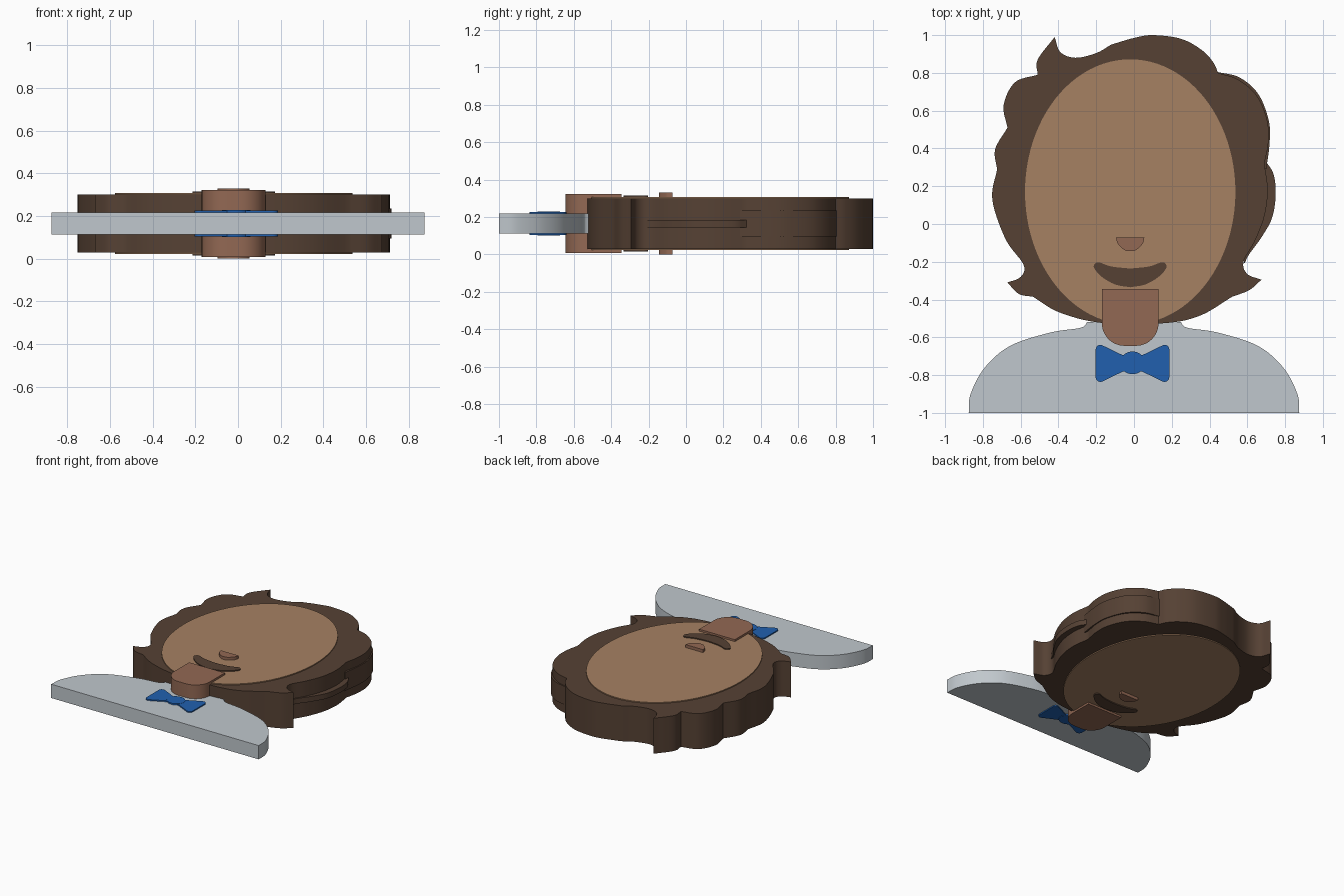
import bpy, bmesh, math
from mathutils import Vector

cube = bpy.data.objects.get("Cube")
if cube:
    bpy.data.objects.remove(cube, do_unlink=True)

MID = 0.165  # every slab is centred on this height


def material(name, rgb):
    m = bpy.data.materials.new(name)
    m.use_nodes = True
    m.diffuse_color = (*rgb, 1)
    m.node_tree.nodes["Principled BSDF"].inputs["Base Color"].default_value = (*rgb, 1)
    return m


HAIR = material("dark brown hair", (0.092, 0.053, 0.034))
SKIN = material("tan skin", (0.38, 0.218, 0.124))
BLUSH = material("rosy brown skin", (0.29, 0.14, 0.088))
CLOTH = material("pale grey cloth", (0.53, 0.575, 0.61))
BLUE = material("blue ribbon", (0.015, 0.118, 0.43))


def curve(pts, steps=7):
    """Smooth path through the points, without the last one."""
    p = [Vector(q) for q in pts]
    if len(p) == 2:
        return p[:1]
    p = [2 * p[0] - p[1]] + p + [2 * p[-1] - p[-2]]
    out = []
    for a, b, c, d in zip(p, p[1:], p[2:], p[3:]):
        for i in range(steps):
            t = i / steps
            out.append(0.5 * (2 * b + (c - a) * t + (2 * a - 5 * b + 4 * c - d) * t * t
                              + (3 * b - a - 3 * c + d) * t ** 3))
    return out


def outline(*strokes):
    """Closed outline of smooth strokes that meet at sharp corners."""
    path = []
    for i, s in enumerate(strokes):
        path += curve(list(s) + [strokes[(i + 1) % len(strokes)][0]])
    return path


def mirrored(path, cx=0.0):
    """Append the reflection of an open half outline about x = cx."""
    half = [Vector(p) for p in path]
    return half + [Vector((2 * cx - p.x, p.y)) for p in reversed(half)]


def slab(name, path, thickness, mat):
    bm = bmesh.new()
    low = MID - thickness / 2
    base = bm.faces.new([bm.verts.new((p[0], p[1], low)) for p in path])
    top = bmesh.ops.extrude_face_region(bm, geom=[base])["geom"]
    bmesh.ops.translate(bm, vec=(0, 0, thickness),
                        verts=[v for v in top if isinstance(v, bmesh.types.BMVert)])
    bmesh.ops.recalc_face_normals(bm, faces=bm.faces)
    me = bpy.data.meshes.new(name)
    bm.to_mesh(me)
    bm.free()
    me.materials.append(mat)
    ob = bpy.data.objects.new(name, me)
    bpy.context.collection.objects.link(ob)
    bpy.ops.object.select_all(action="DESELECT")
    ob.select_set(True)
    bpy.context.view_layer.objects.active = ob
    bpy.ops.object.shade_smooth_by_angle(angle=math.radians(30))
    return ob


def arc(cx, cy, rx, ry, start, end, n):
    angles = [math.radians(start + (end - start) * i / n) for i in range(n + 1)]
    return [(cx + rx * math.cos(a), cy + ry * math.sin(a)) for a in angles]


# Hair with wavy lobes, a top tuft and two flicked curls
hair = outline(
    [(-.42, .99), (-.39, .91), (-.31, .88), (-.2, .905)],
    [(-.12, .95), (0, .985), (.1, 1), (.25, .98), (.36, .92), (.42, .855)],
    [(.445, .8), (.55, .765), (.65, .68), (.705, .55), (.711, .43)],
    [(.69, .32), (.708, .18), (.69, .04), (.64, -.09), (.58, -.2), (.6, -.265)],
    [(.675, -.295), (.61, -.35)],
    [(.52, -.385), (.35, -.485), (.16, -.525), (-.16, -.525), (-.39, -.47)],
    [(-.535, -.385), (-.61, -.37)],
    [(-.67, -.31), (-.6, -.28), (-.585, -.215), (-.68, -.08), (-.75, .13)],
    [(-.725, .29), (-.735, .395)],
    [(-.67, .51), (-.69, .63), (-.63, .75)],
    [(-.51, .79), (-.51, .87)])
slab("hair", hair, 0.27, HAIR)

# Thin locks standing out from the left side of the hair
slab("upper_side_lock", outline(
    [(.44, .805), (.56, .775), (.66, .685), (.715, .54), (.717, .42)],
    [(.7, .29)], [(.5, .3)]), 0.14, HAIR)
slab("lower_side_lock", outline(
    [(.7, .33), (.74, .26), (.75, .15), (.73, .03), (.675, -.07), (.61, -.16)],
    [(.585, -.21)], [(.5, .1)]), 0.04, HAIR)

# Face
slab("face", arc(-.02, .17, .557, .702, 0, 360, 96)[:-1], 0.285, SKIN)

# Neck with a rounded lower end
neck = [(-.02, -.345), (.13, -.345)] + arc(.01, -.525, .12, .12, 0, -90, 12)
slab("neck", mirrored(neck, -.02)[1:-1], 0.315, BLUSH)

# Nose and moustache
slab("nose", outline([(-.095, -.072), (-.02, -.072)],
                     [(.055, -.072), (.045, -.105), (.01, -.138), (-.02, -.144),
                      (-.05, -.138), (-.085, -.105)]), 0.33, BLUSH)
half = curve([(-.02, -.335), (.06, -.32), (.13, -.28), (.17, -.235), (.168, -.212),
              (.145, -.203), (.08, -.225), (-.02, -.236)])
slab("moustache", mirrored(half, -.02)[:-1], 0.3, HAIR)

# Shirt shoulders with a small collar
shoulder = curve([(.875, -1), (.865, -.9), (.79, -.76), (.655, -.645), (.445, -.575),
                  (.285, -.55), (.25, -.525)]) + [Vector((.25, -.52))]
slab("shirt", mirrored(shoulder), 0.105, CLOTH)

# Bow tie: two wings and a round knot
for name, side in (("bow_left_wing", 1), ("bow_right_wing", -1)):
    wing = [(0, .03), (.055, .045)] + arc(.17, .073, .025, .025, 110, 0, 6)
    wing += [(x, -y) for x, y in reversed(wing)]
    slab(name, [(-.008 + side * x, -.738 + y) for x, y in wing], 0.122, BLUE)
slab("bow_knot", arc(-.008, -.735, .066, .06, 0, 360, 32)[:-1], 0.126, BLUE)
